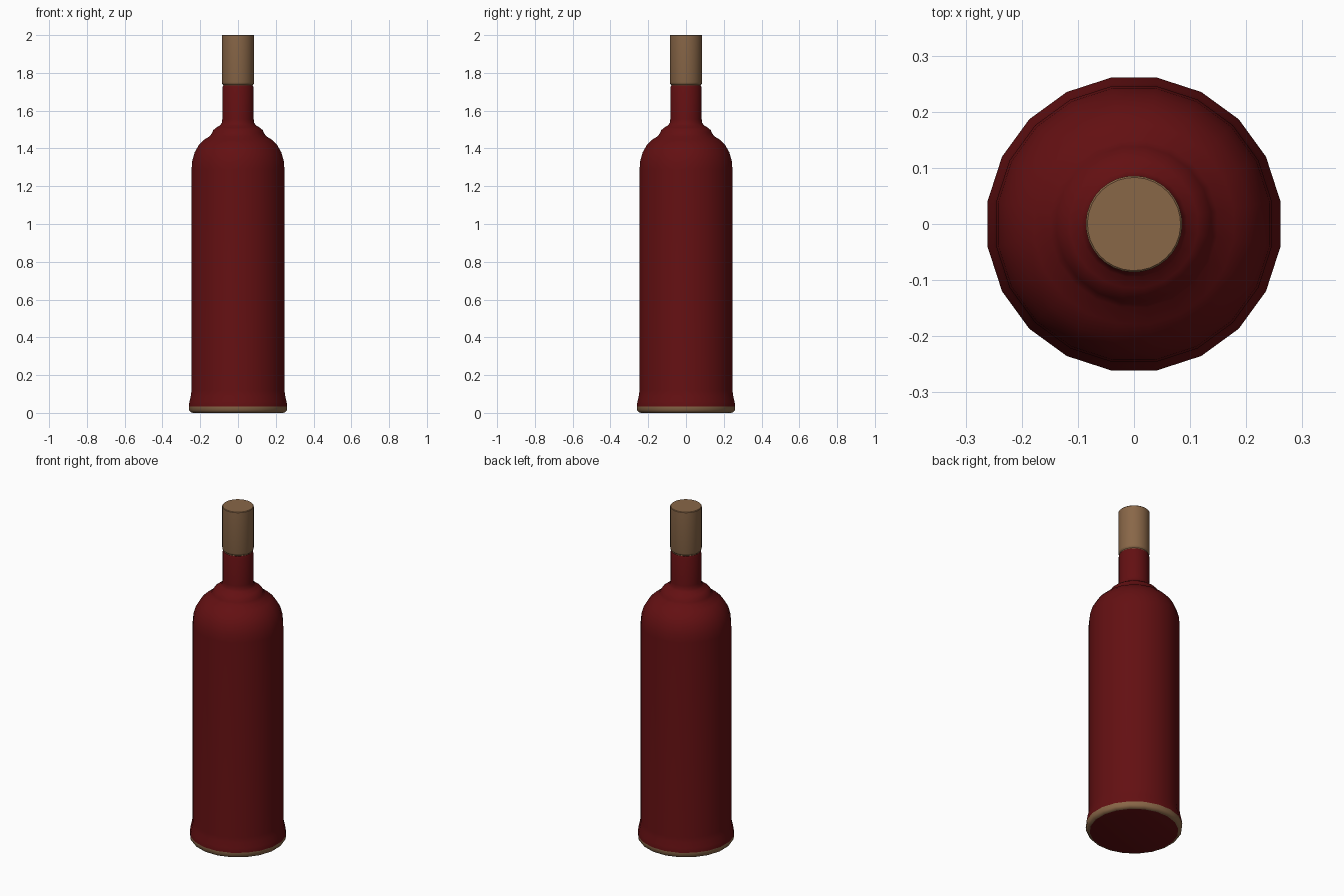
import bpy, bmesh, math

if "Cube" in bpy.data.objects:
    bpy.data.objects.remove(bpy.data.objects["Cube"])


def material(name, rgb):
    m = bpy.data.materials.new(name)
    m.diffuse_color = (*rgb, 1)
    m.use_nodes = True
    m.node_tree.nodes["Principled BSDF"].inputs["Base Color"].default_value = m.diffuse_color
    return m


RED = material("dark red glass", (0.125, 0.005, 0.006))
CORK = material("cork brown", (0.25, 0.135, 0.064))


def lathe(name, profile, mat, sides=20, offset=9):
    """Spin a (radius, z) profile about z; open ends are capped."""
    bm = bmesh.new()
    rings = []
    for r, z in profile:
        ring = []
        for i in range(sides):
            a = math.radians(offset) + math.tau * i / sides
            ring.append(bm.verts.new((r * math.cos(a), r * math.sin(a), z)))
        rings.append(ring)
    for lo, hi in zip(rings, rings[1:]):
        for i in range(sides):
            j = (i + 1) % sides
            bm.faces.new((lo[i], lo[j], hi[j], hi[i]))
    bm.faces.new(rings[0][::-1])
    bm.faces.new(rings[-1])
    bmesh.ops.recalc_face_normals(bm, faces=bm.faces)
    me = bpy.data.meshes.new(name)
    bm.to_mesh(me)
    bm.free()
    me.materials.append(mat)
    ob = bpy.data.objects.new(name, me)
    bpy.context.collection.objects.link(ob)
    bpy.context.view_layer.objects.active = ob
    ob.select_set(True)
    bpy.ops.object.shade_smooth_by_angle(angle=math.radians(40))
    ob.select_set(False)
    return ob


# Bottle: flared foot, straight body, rounded shoulder, collar and neck
bottle = lathe("bottle", [
    (0.242, 0.0), (0.254, 0.004), (0.262, 0.014), (0.264, 0.035),
    (0.260, 0.06), (0.253, 0.09), (0.249, 0.12),
    (0.249, 1.29), (0.245, 1.335), (0.232, 1.38), (0.210, 1.418),
    (0.180, 1.447), (0.150, 1.466), (0.139, 1.482), (0.132, 1.498),
    (0.115, 1.511), (0.095, 1.523), (0.087, 1.535), (0.084, 1.555),
    (0.084, 1.722), (0.080, 1.732)], RED)

# Brown band around the bottom rim, below the flare
bottle.data.materials.append(CORK)
for p in bottle.data.polygons:
    if p.center.z < 0.034 and len(p.vertices) == 4:
        p.material_index = 1

# Cork stopper, narrowed where it enters the neck
lathe("cork", [
    (0.078, 1.70), (0.078, 1.737), (0.084, 1.742),
    (0.086, 1.75), (0.086, 1.997), (0.083, 2.0)], CORK, sides=32)
